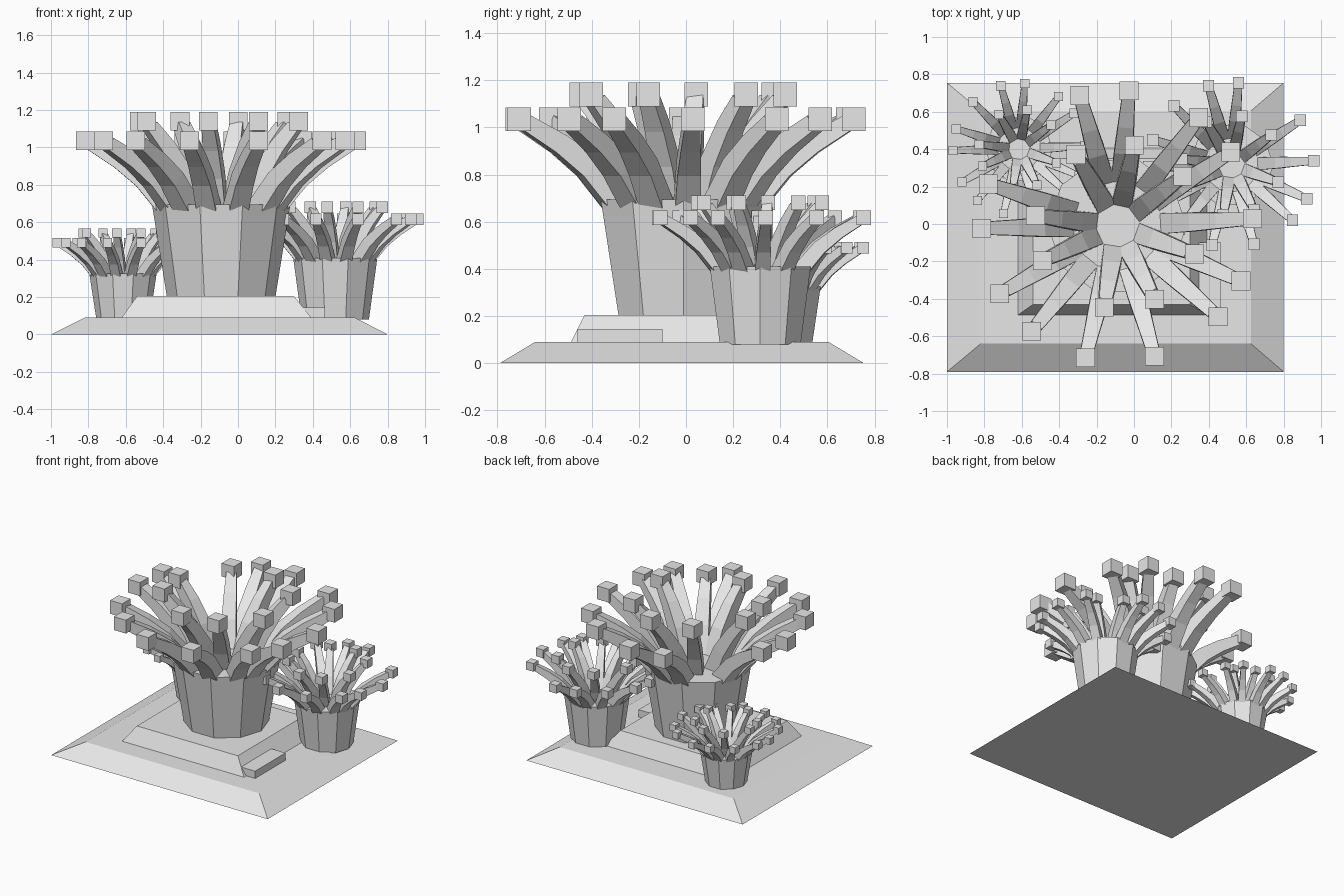
import bpy, bmesh
from math import cos, sin, radians, pi
from mathutils import Vector, Matrix

if "Cube" in bpy.data.objects:
    bpy.data.objects.remove(bpy.data.objects["Cube"])

grey = bpy.data.materials.new("light_grey")
grey.diffuse_color = (0.8, 0.8, 0.8, 1)
grey.use_nodes = True
grey.node_tree.nodes["Principled BSDF"].inputs["Base Color"].default_value = grey.diffuse_color


def finish(bm, name):
    bmesh.ops.recalc_face_normals(bm, faces=bm.faces)
    mesh = bpy.data.meshes.new(name)
    bm.to_mesh(mesh)
    bm.free()
    mesh.materials.append(grey)
    obj = bpy.data.objects.new(name, mesh)
    bpy.context.collection.objects.link(obj)


def loft(bm, rings):
    """Skin a list of equal-length point rings and cap both ends."""
    vs = [[bm.verts.new(p) for p in r] for r in rings]
    n = len(vs[0])
    for a, b in zip(vs, vs[1:]):
        for i in range(n):
            bm.faces.new((a[i], a[(i + 1) % n], b[(i + 1) % n], b[i]))
    bm.faces.new(vs[0][::-1])
    bm.faces.new(vs[-1])


def rect(x0, x1, y0, y1, z):
    return [(x0, y0, z), (x1, y0, z), (x1, y1, z), (x0, y1, z)]


def slab(name, bottom, top):
    bm = bmesh.new()
    loft(bm, [rect(*bottom), rect(*top)])
    finish(bm, name)


# Sloped ground plate, raised terrace and small side step
slab("base_plate", (-1.0, 0.8, -0.79, 0.755, 0), (-0.82, 0.625, -0.64, 0.605, 0.09))
slab("terrace", (-0.625, 0.395, -0.49, 0.41, 0.085), (-0.54, 0.30, -0.43, 0.35, 0.205))
slab("side_step", (0.28, 0.465, -0.46, -0.10, 0.085), (0.28, 0.465, -0.46, -0.10, 0.145))

# Arm side profiles (radius, height above rim, width) at full size
OUTER = [(0.27, -0.04, 0.11), (0.42, 0.135, 0.10), (0.55, 0.235, 0.085), (0.70, 0.325, 0.07)]
INNER = [(0.15, -0.04, 0.11), (0.235, 0.16, 0.10), (0.33, 0.31, 0.085), (0.42, 0.42, 0.07)]
OUTER_TIP, INNER_TIP = (0.725, 0.34), (0.44, 0.445)
OUTER_ANGLES = [3, 33, 53, 85, 106, 134, 162, 181, 210, 231, 256.5, 286, 318, 336]
INNER_ANGLES = [37, 78, 120, 173, 205, 261, 297, 340]


def arm(bm, centre, angle, scale, profile, tip):
    radial = Vector((cos(angle), sin(angle), 0))
    side = Vector((-sin(angle), cos(angle), 0))
    up = Vector((0, 0, 1))
    pts = [centre + scale * (radial * r + up * h) for r, h, w in profile]
    rings = []
    for i, p in enumerate(pts):
        along = (pts[min(i + 1, len(pts) - 1)] - pts[max(i - 1, 0)]).normalized()
        out = along.cross(side)
        w = profile[i][2] * scale / 2
        rings.append([p + (side * a + out * b) * w
                      for a, b in ((-1, -1), (1, -1), (1, 1), (-1, 1))])
    loft(bm, rings)
    # upright cube on the tip
    bmesh.ops.create_cube(bm, size=0.10 * scale, matrix=Matrix.Translation(
        centre + scale * (radial * tip[0] + up * tip[1])))


def plant(name, x, y, z0, z1, r0, r1, skip=None):
    # ten-sided flared trunk
    bm = bmesh.new()
    loft(bm, [[(x + r * cos(i * pi / 5), y + r * sin(i * pi / 5), z) for i in range(10)]
              for r, z in ((r0, z0), (r1, z1))])
    finish(bm, name + "_trunk")
    # two rings of curved arms
    centre, s = Vector((x, y, z1)), r1 / 0.37
    for label, angles, profile, tip in (("outer", OUTER_ANGLES, OUTER, OUTER_TIP),
                                        ("inner", INNER_ANGLES, INNER, INNER_TIP)):
        bm = bmesh.new()
        for a in angles:
            if a != skip:
                arm(bm, centre, radians(a), s, profile, tip)
        finish(bm, f"{name}_{label}_arms")


plant("large", -0.09, -0.01, 0.20, 0.695, 0.29, 0.37, skip=134)
plant("medium", 0.52, 0.315, 0.08, 0.41, 0.18, 0.225, skip=53)
plant("small", -0.615, 0.40, 0.08, 0.325, 0.142, 0.18)
